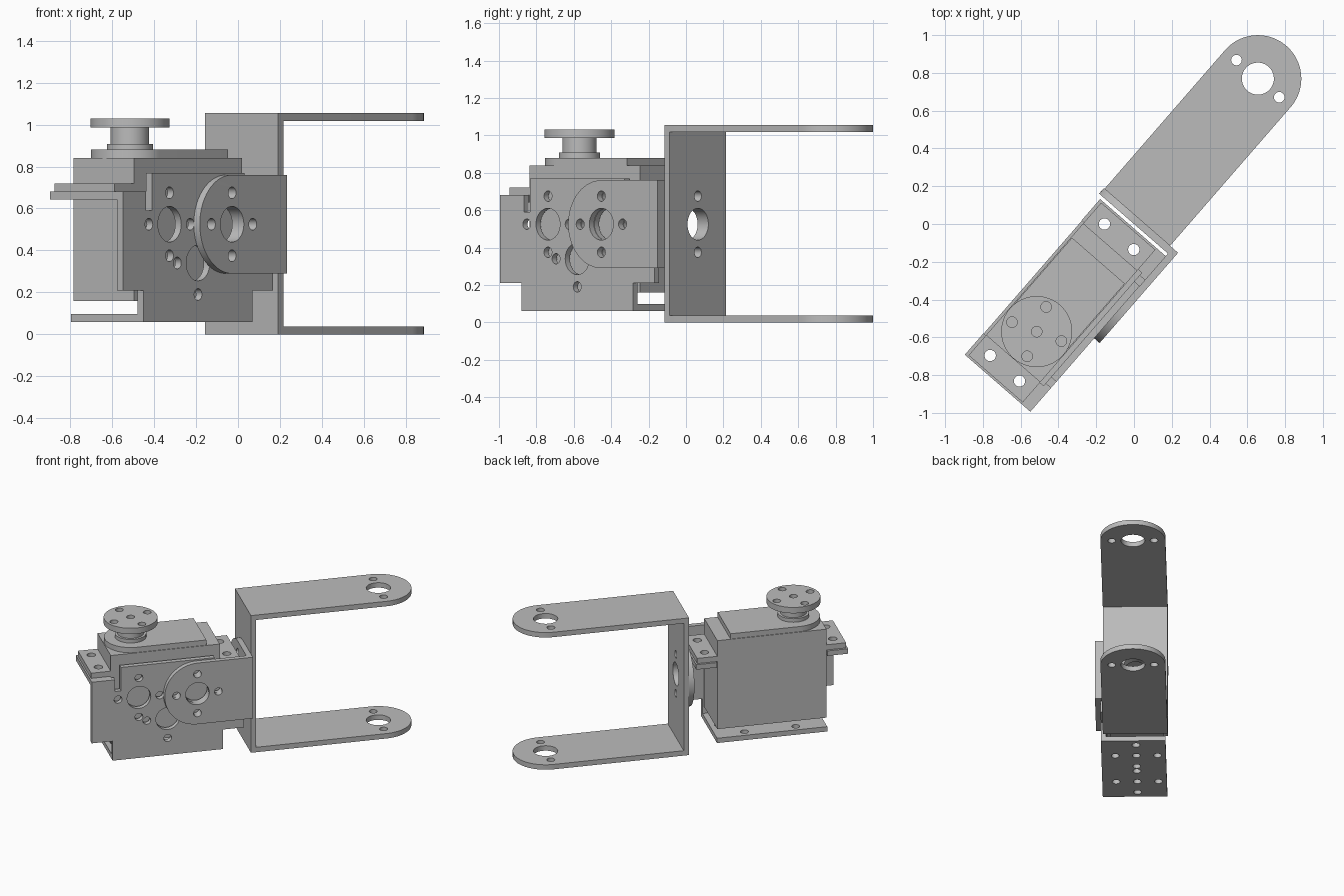
import bpy, bmesh
from math import pi, cos, sin, radians
from mathutils import Matrix, Vector

cube = bpy.data.objects.get("Cube")
if cube:
    bpy.data.objects.remove(cube, do_unlink=True)

# One grey metal for everything
grey = bpy.data.materials.new("plain_grey")
grey.use_nodes = True
GREY = (0.5, 0.5, 0.5, 1)
grey.diffuse_color = GREY
grey.node_tree.nodes["Principled BSDF"].inputs["Base Color"].default_value = GREY

# The assembly lies along U, with V across it
TURN = Matrix.Rotation(radians(49), 4, 'Z')
U, V, Z = Vector((1, 0, 0)), Vector((0, 1, 0)), Vector((0, 0, 1))
PLANES = {"flat": (U, V, Z), "side": (U, Z, V), "end": (V, Z, U)}
MID = 0.01            # centre line across the assembly
AXIS = 0.525          # height of the round hole patterns
SMALL, BIG = 0.028, 0.085


def arc(a, b, r, start=0.0, sweep=2 * pi, n=48):
    steps = n if sweep >= 2 * pi else n + 1
    return [(a + r * cos(start + sweep * i / n), b + r * sin(start + sweep * i / n))
            for i in range(steps)]


def rect(a0, b0, a1, b1):
    return [(a0, b0), (a1, b0), (a1, b1), (a0, b1)]


def cross(a, b, r=0.15, turn=0.0):
    """Four small screw holes around a centre."""
    return [(a + r * cos(turn + k * pi / 2), b + r * sin(turn + k * pi / 2), SMALL)
            for k in range(4)]


def plate(name, plane, outline, low, high, holes=()):
    """Flat outline with round holes, given thickness from low to high."""
    curve = bpy.data.curves.new(name, 'CURVE')
    curve.dimensions = '2D'
    curve.fill_mode = 'BOTH'
    curve.extrude = (high - low) / 2
    for loop in [outline] + [arc(a, b, r, n=32) for a, b, r in holes]:
        spline = curve.splines.new('POLY')
        spline.points.add(len(loop) - 1)
        for p, (a, b) in zip(spline.points, loop):
            p.co = (a, b, 0, 1)
        spline.use_cyclic_u = True
    temp = bpy.data.objects.new(name + "_outline", curve)
    bpy.context.collection.objects.link(temp)
    mesh = bpy.data.meshes.new_from_object(
        temp.evaluated_get(bpy.context.evaluated_depsgraph_get()))
    bpy.data.objects.remove(temp, do_unlink=True)
    x, y, n = PLANES[plane]
    place = Matrix((x, y, n)).transposed().to_4x4()
    place.translation = n * (low + high) / 2
    bm = bmesh.new()
    bm.from_mesh(mesh)
    bmesh.ops.remove_doubles(bm, verts=bm.verts, dist=0.0001)
    bm.transform(TURN @ place)
    bmesh.ops.recalc_face_normals(bm, faces=bm.faces)
    bm.to_mesh(mesh)
    bm.free()
    mesh.name = name
    mesh.materials.clear()
    mesh.materials.append(grey)
    obj = bpy.data.objects.new(name, mesh)
    bpy.context.collection.objects.link(obj)
    bpy.ops.object.select_all(action='DESELECT')
    obj.select_set(True)
    bpy.context.view_layer.objects.active = obj
    bpy.ops.object.shade_smooth_by_angle(angle=radians(30))
    return obj


# Long fork bracket: two round-ended arms and an upright web
TOP, T, R = 1.055, 0.038, 0.23
arm = [(0.038, MID - R)] + arc(1.011, MID, R, -pi / 2, pi) + [(0.038, MID + R)]
arm_holes = [(1.011, MID, BIG)] + [(1.011, MID + s * 0.15, SMALL) for s in (-1, 1)]
plate("fork_lower_arm", "flat", arm, 0, T, arm_holes)
plate("fork_upper_arm", "flat", arm, TOP - T, TOP, arm_holes)
plate("fork_web", "end", rect(MID - R, T, MID + R, TOP - T), 0.038, 0.076,
      [(MID, AXIS, BIG)] + [(MID, AXIS + s * 0.15, SMALL) for s in (-1, 1)])

# Angle bracket: two round-ended legs meeting at a corner
L = 0.235
side_leg = arc(-0.36, AXIS, L, pi / 2, pi) + [(0.038, AXIS - L), (0.038, AXIS + L)]
plate("angle_side_leg", "side", side_leg, -0.276, -0.238,
      [(-0.36, AXIS, BIG)] + cross(-0.36, AXIS))
end_leg = [(-0.238, AXIS - L)] + arc(MID, AXIS, L, -pi / 2, pi) + [(-0.238, AXIS + L)]
plate("angle_end_leg", "end", end_leg, 0.0, 0.038,
      [(MID, AXIS, BIG)] + cross(MID, AXIS))

# Motor bracket: side wall with notches, mirrored about its middle
C = -0.564
half = [(0.396, 0.06), (0.396, 0.21), (0.546, 0.21), (0.546, 0.68), (0.378, 0.68),
        (0.378, 0.59), (0.336, 0.59), (0.336, 0.77)]
wall = [(C + a, z) for a, z in half] + [(C - a, z) for a, z in reversed(half)]
wall_holes = []
for a, z in ((C - 0.207, AXIS), (C + 0.207, AXIS)):
    wall_holes += [(a, z, BIG)] + cross(a, z)
wall_holes += [(C, 0.34, BIG), (C, 0.19, SMALL),
               (C - 0.15, 0.34, SMALL), (C + 0.15, 0.34, SMALL)]
# neighbouring patterns cross, so drop the holes that would overlap
kept = []
for a, z, r in wall_holes:
    if all((a - p) ** 2 + (z - q) ** 2 > (r + s) ** 2 for p, q, s in kept):
        kept.append((a, z, r))
plate("motor_bracket_wall", "side", wall, -0.238, -0.2, kept)

floor_holes = []
for a in (C - 0.184, C + 0.184):
    floor_holes += [(a, MID, SMALL)] + cross(a, MID)
plate("motor_bracket_floor", "flat", rect(C - 0.396, -0.2, C + 0.396, 0.22),
      0.06, 0.097, floor_holes)

# Bracket tabs and motor ears, one pair at each end
for side, s in (("rear", -1), ("fork", 1)):
    ear_holes = [(C + s * 0.461, 0.015 + k * 0.103, 0.03) for k in (-1, 1)]
    a0, a1 = sorted((C + s * 0.396, C + s * 0.546))
    plate(side + "_bracket_tab", "flat", rect(a0, -0.2, a1, 0.222), 0.642, 0.68, ear_holes)
    a0, a1 = sorted((C + s * 0.39, C + s * 0.535))
    plate(side + "_motor_ear", "flat", rect(a0, -0.175, a1, 0.205), 0.68, 0.72, ear_holes)

# Motor body, gear cover, output shaft and round horn
plate("motor_body", "flat", rect(C - 0.394, -0.175, C + 0.39, 0.205), 0.16, 0.84)
S = -0.768
cover = arc(S, 0.015, 0.185, pi / 2, pi) + [(-0.27, -0.17), (-0.27, 0.2)]
plate("gear_cover", "flat", cover, 0.84, 0.88)
plate("shaft_collar", "flat", arc(S, 0.015, 0.11), 0.88, 0.907)
plate("output_shaft", "flat", arc(S, 0.015, 0.092), 0.907, 0.985)
plate("round_horn", "flat", arc(S, 0.015, 0.188), 0.985, 1.03,
      [(S, 0.015, SMALL)] + cross(S, 0.015, 0.14, radians(20)))
